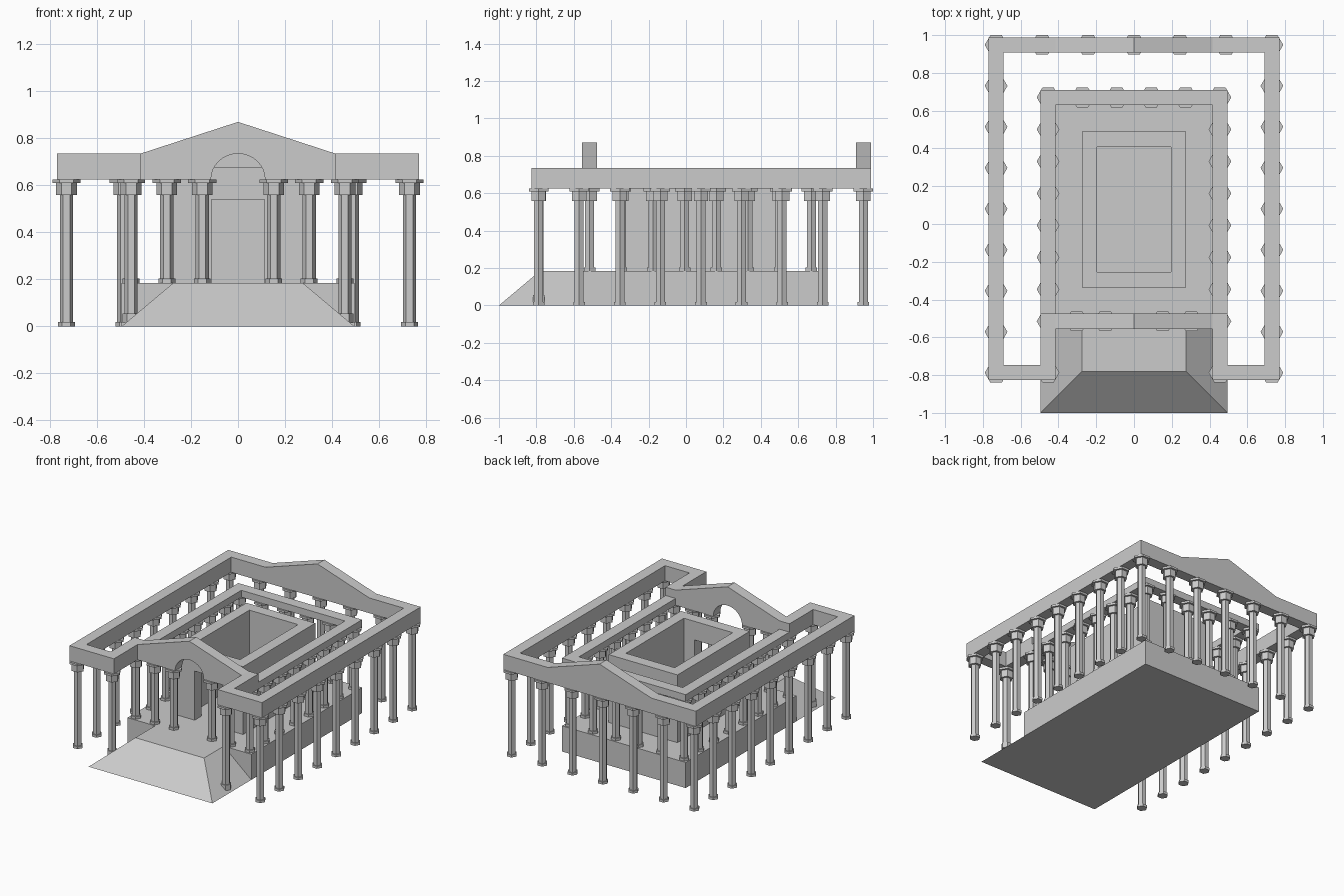
import bpy, bmesh
from math import cos, sin, pi

if "Cube" in bpy.data.objects:
    bpy.data.objects.remove(bpy.data.objects["Cube"])


def make_object(name, verts, faces):
    me = bpy.data.meshes.new(name)
    me.from_pydata(verts, [], faces)
    bm = bmesh.new()
    bm.from_mesh(me)
    bmesh.ops.recalc_face_normals(bm, faces=bm.faces)
    bm.to_mesh(me)
    bm.free()
    ob = bpy.data.objects.new(name, me)
    bpy.context.collection.objects.link(ob)
    return ob


def loft(name, rings):
    """Skin a stack of equal-sized point rings and cap both ends."""
    n = len(rings[0])
    verts = [p for r in rings for p in r]
    faces = [tuple(range(n)), tuple(range(len(verts) - n, len(verts)))]
    for k in range(len(rings) - 1):
        for i in range(n):
            j = (i + 1) % n
            faces.append((k * n + i, k * n + j, k * n + n + j, k * n + n + i))
    return make_object(name, verts, faces)


def rect(x0, x1, y0, y1, z):
    return [(x0, y0, z), (x1, y0, z), (x1, y1, z), (x0, y1, z)]


def box(name, x0, x1, y0, y1, z0, z1):
    return loft(name, [rect(x0, x1, y0, y1, z0), rect(x0, x1, y0, y1, z1)])


def prism(name, profile, y0, y1):
    return loft(name, [[(x, y, z) for x, z in profile] for y in (y0, y1)])


def columns(name, z0, spots, base=0.018):
    """Hexagonal columns with base, capital and abacus, sharing one mesh."""
    profile = [(.036, z0), (.036, z0 + base), (.028, z0 + base), (.028, .558),
               (.044, .558), (.044, .61), (.06, .61), (.06, .625)]
    rings = [[(r * cos(i * pi / 3), r * sin(i * pi / 3), z) for i in range(6)]
             for r, z in profile]
    first = loft(name, rings)
    for k, (x, y) in enumerate(spots):
        ob = first if k == 0 else bpy.data.objects.new(name, first.data)
        if k:
            bpy.context.collection.objects.link(ob)
        ob.location = (x, y, 0)


LOW, TOP, MID, PEAK = .625, .735, .675, .87
FLOOR = .185

# podium block and the sloped front ramp
box("podium", -.495, .495, -.555, .71, 0, FLOOR)
loft("ramp", [rect(-.495, .495, -1, -.555, 0), rect(-.275, .275, -.78, -.555, FLOOR)])

# outer beams with front returns
for s in (-1, 1):
    xs = sorted((s * .69, s * .77))
    box("outer_side_beam", *xs, -.825, .908, LOW, TOP)
    xs = sorted((s * .415, s * .69))
    box("outer_front_beam", *xs, -.825, -.746, LOW, TOP)
    xs = sorted((s * .415, s * .495))
    box("porch_return_beam", *xs, -.746, -.555, LOW, TOP)
    box("inner_side_beam", *xs, -.475, .63, LOW, MID)
box("inner_back_beam", -.495, .495, .63, .71, LOW, MID)

# gabled beams: plain at the back, arched over the entrance
gable = [(.415, TOP), (0, PEAK), (-.415, TOP)]
prism("back_gable", [(-.77, LOW), (.77, LOW), (.77, TOP)] + gable + [(-.77, TOP)],
      .908, .988)
arch = [(-.115 * cos(i * pi / 16), LOW + .11 * sin(i * pi / 16)) for i in range(17)]
prism("front_arched_gable",
      [(-.495, LOW)] + arch + [(.495, LOW), (.495, TOP)] + gable + [(-.495, TOP)],
      -.555, -.475)

# open-topped inner chamber with a doorway
for s in (-1, 1):
    box("chamber_side_wall", *sorted((s * .195, s * .275)), -.255, .408, FLOOR, MID)
box("chamber_back_wall", -.275, .275, .408, .49, FLOOR, MID)
prism("chamber_front_wall",
      [(-.275, FLOOR), (-.112, FLOOR), (-.112, .54), (.112, .54), (.112, FLOOR),
       (.275, FLOOR), (.275, MID), (-.275, MID)], -.335, -.255)

# outer colonnade on the ground
spots = [(s * .73, .948 - .217 * i) for s in (-1, 1) for i in range(9)]
spots += [(.243 * i, .948) for i in range(-2, 3)]
columns("outer_column", 0, spots)

# porch columns standing in the ramp flanks
columns("porch_column", .015, [(-.455, -.787), (.455, -.787)], .04)

# inner colonnade on the podium
spots = [(s * .455, .67 - .1693 * i) for s in (-1, 1) for i in range(8)]
spots += [(s * x, .67) for s in (-1, 1) for x in (.091, .273)]
spots += [(s * x, -.515) for s in (-1, 1) for x in (.152, .303)]
columns("inner_column", FLOOR, spots)
